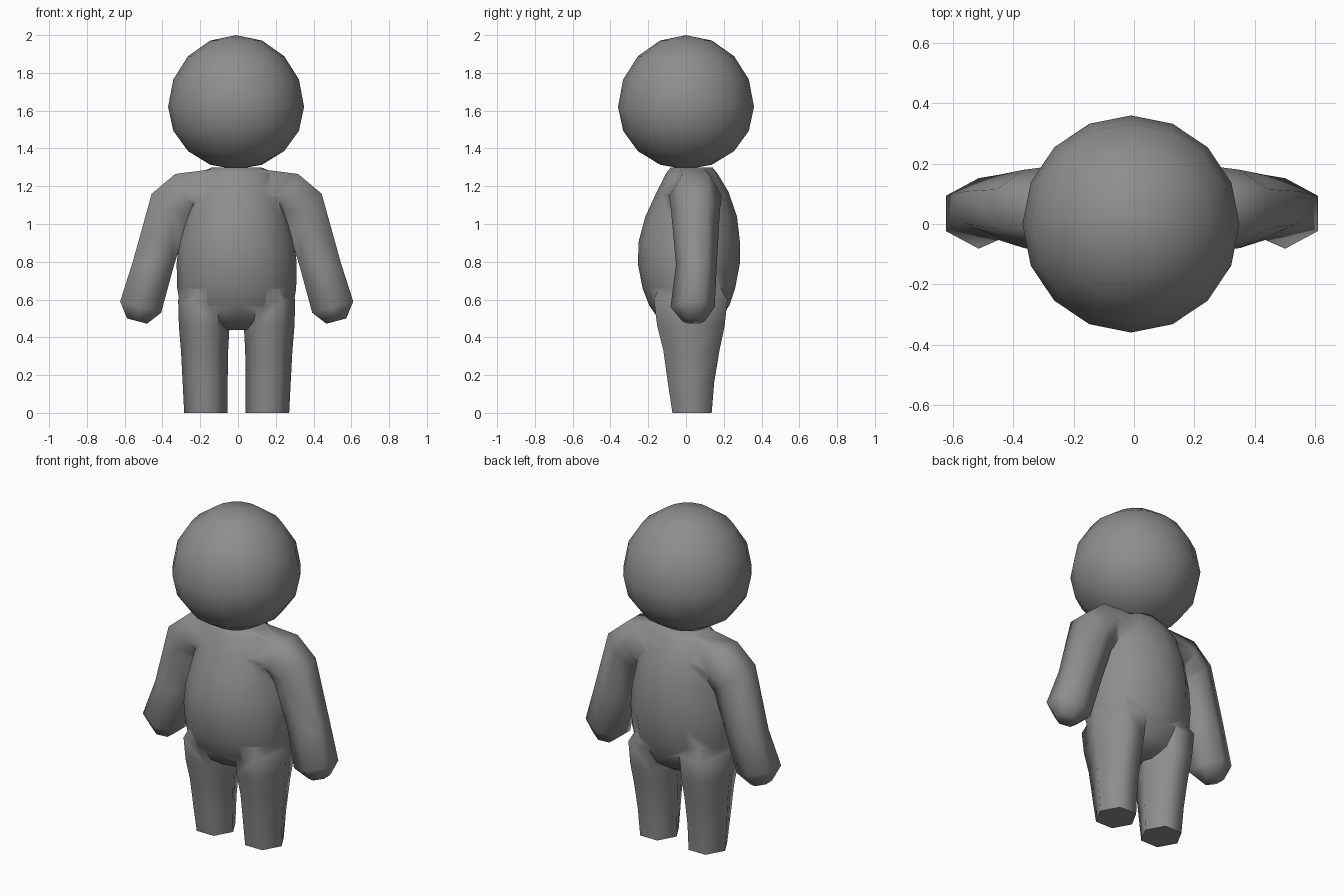
import bpy, bmesh, math
from mathutils import Vector

if "Cube" in bpy.data.objects:
    bpy.data.objects.remove(bpy.data.objects["Cube"], do_unlink=True)

CX = -0.007  # centre line of the figure

grey = bpy.data.materials.new("plain grey")
grey.use_nodes = True
colour = (0.27, 0.27, 0.27, 1)
grey.diffuse_color = colour
grey.node_tree.nodes["Principled BSDF"].inputs["Base Color"].default_value = colour


def finish(bm, name):
    bmesh.ops.recalc_face_normals(bm, faces=bm.faces)
    mesh = bpy.data.meshes.new(name)
    bm.to_mesh(mesh)
    bm.free()
    mesh.materials.append(grey)
    obj = bpy.data.objects.new(name, mesh)
    bpy.context.collection.objects.link(obj)
    return obj


def loft(name, rings, sides, turn=0.0, side=1):
    """Bridge rings given as (centre, half axis u, half axis v) and cap the ends."""
    bm = bmesh.new()
    loops = []
    for c, u, v in rings:
        loop = []
        for i in range(sides):
            a = turn + math.tau * i / sides
            p = c + u * math.cos(a) + v * math.sin(a)
            loop.append(bm.verts.new((CX + side * p.x, p.y, p.z)))
        loops.append(loop)
    for a, b in zip(loops, loops[1:]):
        for i in range(sides):
            j = (i + 1) % sides
            bm.faces.new((a[i], a[j], b[j], b[i]))
    bm.faces.new(loops[0])
    bm.faces.new(loops[-1])
    return finish(bm, name)


def flat_ring(z, x, hx, front, back):
    return (Vector((x, (front + back) / 2, z)), Vector((hx, 0, 0)),
            Vector((0, (back - front) / 2, 0)))


def arm_ring(outer, inner, y, hy):
    o, n = Vector((outer[0], y, outer[1])), Vector((inner[0], y, inner[1]))
    return (o + n) / 2, (o - n) / 2 / math.cos(math.pi / 6), Vector((0, hy, 0))


# torso: z, half width, front y, back y
torso = loft("body", [flat_ring(z, 0, hx, f, b) for z, hx, f, b in (
    (0.44, 0.07, -0.04, 0.10),
    (0.49, 0.22, -0.14, 0.18),
    (0.57, 0.30, -0.195, 0.23),
    (0.66, 0.315, -0.23, 0.26),
    (0.79, 0.318, -0.255, 0.285),
    (0.91, 0.305, -0.25, 0.285),
    (1.04, 0.275, -0.215, 0.27),
    (1.17, 0.25, -0.155, 0.225),
    (1.27, 0.20, -0.105, 0.165),
    (1.30, 0.13, -0.08, 0.14))], 12)

# limbs: six-sided tubes on both sides
limbs = []
for side, word in ((1, "left"), (-1, "right")):
    limbs.append(loft(word + "_leg", [flat_ring(z, x, hx, f, b) for z, x, hx, f, b in (
        (0.0, 0.163, 0.115, -0.088, 0.152),
        (0.16, 0.167, 0.119, -0.115, 0.168),
        (0.33, 0.17, 0.125, -0.143, 0.2),
        (0.46, 0.172, 0.134, -0.18, 0.232),
        (0.60, 0.172, 0.138, -0.2, 0.25),
        (0.70, 0.15, 0.10, -0.15, 0.18))], 6, 0, side))
    limbs.append(loft(word + "_arm", [arm_ring(*r) for r in (
        ((0.09, 1.295), (0.09, 1.03), 0.03, 0.13),
        ((0.325, 1.265), (0.235, 1.03), 0.05, 0.14),
        ((0.45, 1.16), (0.265, 1.00), 0.05, 0.13),
        ((0.55, 0.80), (0.335, 0.77), 0.055, 0.108),
        ((0.617, 0.59), (0.40, 0.53), 0.035, 0.117),
        ((0.58, 0.50), (0.475, 0.472), 0.04, 0.06))], 6, math.pi / 6, side))

# weld the limbs and torso into one skin
bpy.context.view_layer.objects.active = torso
for limb in limbs:
    mod = torso.modifiers.new("weld", "BOOLEAN")
    mod.operation = "UNION"
    mod.solver = "EXACT"
    mod.object = limb
    bpy.ops.object.modifier_apply(modifier=mod.name)
    bpy.data.objects.remove(limb, do_unlink=True)

# head: round ball, slightly taller above its middle
bm = bmesh.new()
bmesh.ops.create_uvsphere(bm, u_segments=16, v_segments=8, radius=0.36)
for v in bm.verts:
    v.co.z *= 1.055 if v.co.z > 0 else 0.92
    v.co += Vector((-0.01, 0, 1.62))
head = finish(bm, "head")

# smooth shading, with crisp soles
for obj in (torso, head):
    bpy.ops.object.select_all(action="DESELECT")
    obj.select_set(True)
    bpy.context.view_layer.objects.active = obj
    bpy.ops.object.shade_smooth_by_angle(angle=math.radians(75))
